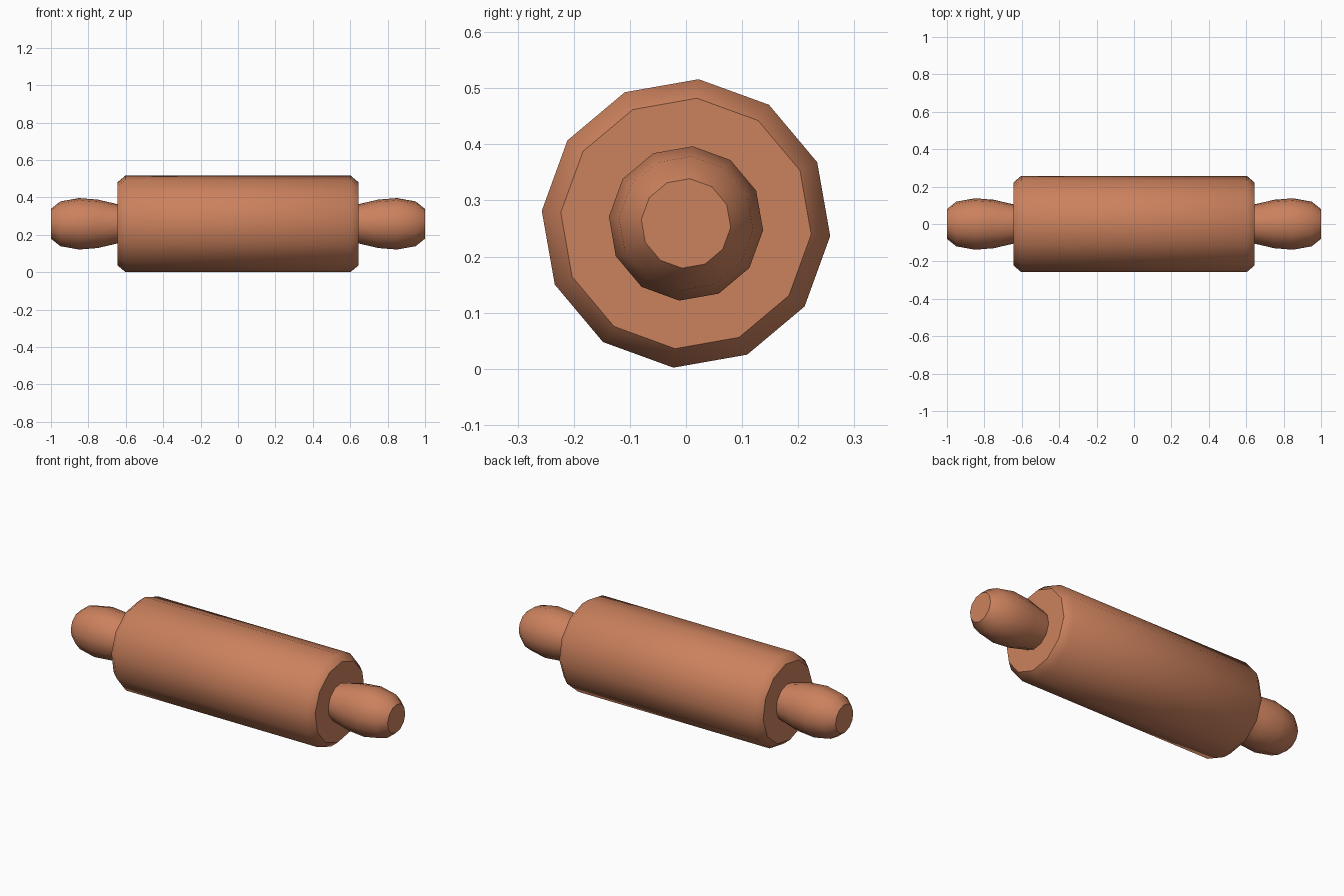
import bpy, bmesh, math

if "Cube" in bpy.data.objects:
    bpy.data.objects.remove(bpy.data.objects["Cube"])

SIDES = 12
AXIS_Z = 0.259
START = math.radians(85)

wood = bpy.data.materials.new("warm wood")
wood.diffuse_color = (0.60, 0.22, 0.11, 1)
wood.use_nodes = True
wood.node_tree.nodes["Principled BSDF"].inputs["Base Color"].default_value = wood.diffuse_color


def lathe(name, profile):
    """Closed 12-sided turning along x from (x, radius) points."""
    bm = bmesh.new()
    rings = []
    for x, r in profile:
        angles = [START + 2 * math.pi * i / SIDES for i in range(SIDES)]
        rings.append([bm.verts.new((x, r * math.cos(a), AXIS_Z + r * math.sin(a)))
                      for a in angles])
    for a, b in zip(rings, rings[1:]):
        for i in range(SIDES):
            j = (i + 1) % SIDES
            bm.faces.new((a[i], a[j], b[j], b[i]))
    bm.faces.new(rings[0])
    bm.faces.new(rings[-1])
    bmesh.ops.recalc_face_normals(bm, faces=bm.faces)
    mesh = bpy.data.meshes.new(name)
    bm.to_mesh(mesh)
    bm.free()
    mesh.materials.append(wood)
    obj = bpy.data.objects.new(name, mesh)
    bpy.context.collection.objects.link(obj)
    bpy.ops.object.select_all(action='DESELECT')
    obj.select_set(True)
    bpy.context.view_layer.objects.active = obj
    bpy.ops.object.shade_smooth_by_angle(angle=math.radians(45))


# Main roller with chamfered ends
lathe("roller", [(-0.643, 0.224), (-0.603, 0.258), (0.603, 0.258), (0.643, 0.224)])

# Bulging handles on both ends
handle = [(0.62, 0.102), (0.643, 0.105), (0.75, 0.13), (0.85, 0.138), (0.95, 0.12), (1.0, 0.08)]
for side, s in (("left", -1), ("right", 1)):
    lathe(side + "_handle", [(s * x, r) for x, r in handle])
